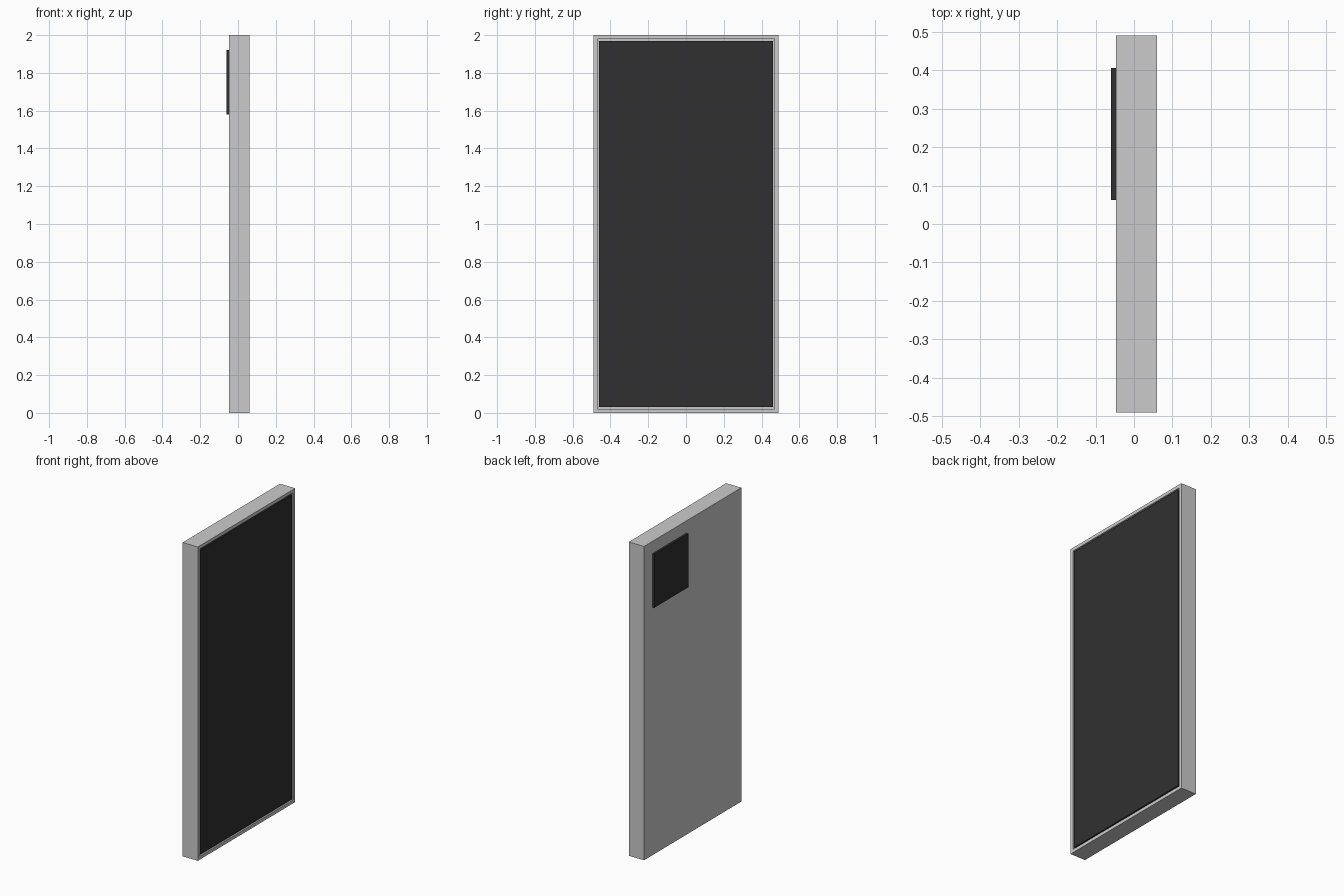
import bpy, bmesh
from mathutils import Vector

if "Cube" in bpy.data.objects:
    bpy.data.objects.remove(bpy.data.objects["Cube"])

dark = bpy.data.materials.new("dark_glass")
dark.diffuse_color = (0.03, 0.03, 0.03, 1)
dark.use_nodes = True
dark.node_tree.nodes["Principled BSDF"].inputs["Base Color"].default_value = dark.diffuse_color


def box(name, lo, hi, mat=None, pocket=None):
    """Box between two corners; pocket = (rim, depth) sinks a recess in the +x face."""
    lo, hi = Vector(lo), Vector(hi)
    bm = bmesh.new()
    bmesh.ops.create_cube(bm, size=1)
    for v in bm.verts:
        v.co = (lo + hi) / 2 + v.co * (hi - lo)
    if pocket:
        rim, depth = pocket
        face = max(bm.faces, key=lambda f: f.calc_center_median().x)
        bmesh.ops.inset_region(bm, faces=[face], thickness=rim)
        bmesh.ops.inset_region(bm, faces=[face], thickness=0)
        for v in face.verts:
            v.co.x -= depth
    mesh = bpy.data.meshes.new(name)
    bm.to_mesh(mesh)
    bm.free()
    if mat:
        mesh.materials.append(mat)
    obj = bpy.data.objects.new(name, mesh)
    bpy.context.collection.objects.link(obj)
    return obj


BACK, FRONT, W, H, RIM = -0.047, 0.06, 0.49, 2.0, 0.03

# Casing with a shallow pocket for the display
box("casing", (BACK, -W, 0), (FRONT, W, H), pocket=(RIM, 0.01))

# Display panel, practically flush with the rim
box("screen", (FRONT - 0.01, -W + RIM, RIM), (FRONT - 0.001, W - RIM, H - RIM), dark)

# Raised square camera plate in the upper corner of the back
box("camera_plate", (-0.06, 0.063, 1.58), (BACK, 0.405, 1.922), dark)
